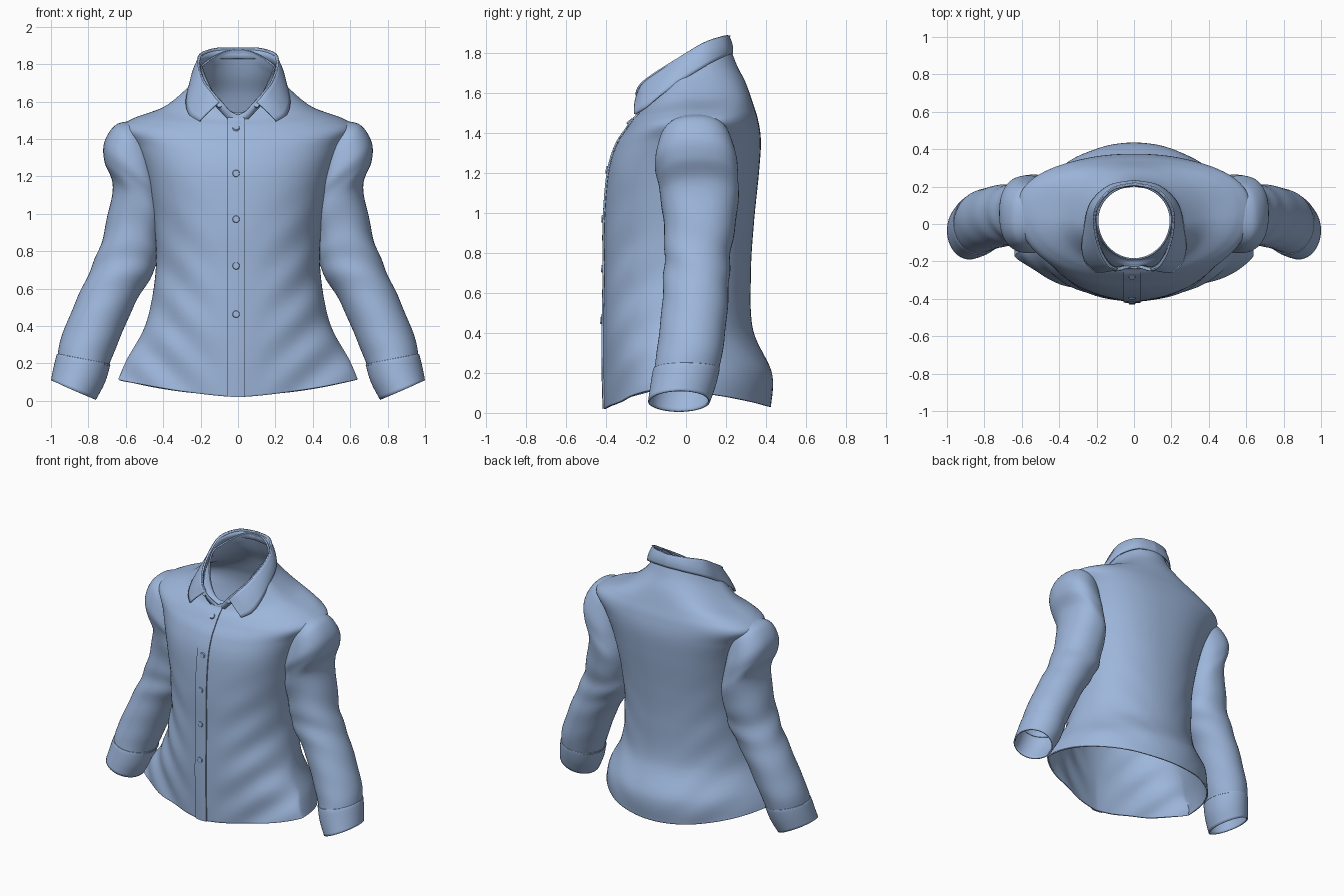
import bpy, bmesh, math
from mathutils import Vector, Euler

cube = bpy.data.objects.get("Cube")
if cube:
    bpy.data.objects.remove(cube)

blue = bpy.data.materials.new("shirt_blue")
blue.use_nodes = True
colour = (0.34, 0.47, 0.71, 1)
blue.diffuse_color = colour
shader = blue.node_tree.nodes["Principled BSDF"]
shader.inputs["Base Color"].default_value = colour
shader.inputs["Roughness"].default_value = 0.8


def spline(keys, steps):
    """Smooth interpolation through rows of numbers."""
    rows = []
    last = len(keys) - 1
    for i in range(last):
        p0, p1, p2, p3 = (keys[min(max(i + k, 0), last)] for k in (-1, 0, 1, 2))
        for s in range(steps):
            t = s / steps
            rows.append([b + 0.5 * t * (c - a + t * (2 * a - 5 * b + 4 * c - d
                         + t * (3 * (b - c) + d - a)))
                         for a, b, c, d in zip(p0, p1, p2, p3)])
    rows.append(list(keys[-1]))
    return rows


def sheet(name, rows, closed=False, thickness=0.01, mirror=False):
    """Skin a grid of points and give it cloth thickness."""
    bm = bmesh.new()
    grid = [[bm.verts.new(p) for p in row] for row in rows]
    for lower, upper in zip(grid, grid[1:]):
        n = len(lower)
        for i in range(n if closed else n - 1):
            j = (i + 1) % n
            bm.faces.new((lower[i], lower[j], upper[j], upper[i]))
    mesh = bpy.data.meshes.new(name)
    bmesh.ops.recalc_face_normals(bm, faces=bm.faces)
    bm.to_mesh(mesh)
    bm.free()
    obj = bpy.data.objects.new(name, mesh)
    bpy.context.collection.objects.link(obj)
    mesh.materials.append(blue)
    if mirror:
        mod = obj.modifiers.new("mirror", "MIRROR")
        mod.use_clip = True
    if thickness:
        mod = obj.modifiers.new("cloth", "SOLIDIFY")
        mod.thickness = thickness
        mod.offset = -1
    parts.append(obj)


parts = []

# Torso: half width, side y, front y, back y, front z, side z, back z,
# front roundness, back roundness
torso_keys = [
    (.64, -.17, -.41, .425, .02, .115, .03, 1.4, 2),
    (.595, -.14, -.415, .43, .2, .22, .2, 1.5, 2),
    (.49, -.08, -.415, .335, .42, .42, .42, 1.9, 2),
    (.44, -.02, -.41, .325, .7, .7, .7, 2.1, 2.1),
    (.45, 0, -.41, .34, .95, .95, .95, 2.2, 2.2),
    (.495, .03, -.39, .365, 1.2, 1.2, 1.2, 2.4, 2.3),
    (.56, .06, -.35, .375, 1.34, 1.36, 1.36, 2.3, 2.3),
    (.625, .08, -.3, .36, 1.42, 1.455, 1.47, 2.2, 2.3),
    (.56, .07, -.265, .335, 1.47, 1.51, 1.55, 2.1, 2.3),
    (.4, .04, -.235, .3, 1.5, 1.57, 1.65, 2.1, 2.1),
    (.285, .01, -.22, .255, 1.52, 1.66, 1.74, 2, 2),
    (.22, .02, -.2, .225, 1.53, 1.74, 1.82, 2, 2),
    (.2, .02, -.19, .21, 1.54, 1.79, 1.88, 2, 2),
]
torso_rings = spline(torso_keys, 12)


def torso_point(ring, x, depth, front):
    a, ys, yf, yb, zf, zs, zb, nf, nb = ring
    y_end, z_end = (yf, zf) if front else (yb, zb)
    power = 1.3 if front and zs < 1 else 2
    return Vector((x, ys + (y_end - ys) * depth, zs + (z_end - zs) * depth ** power))


def draped(p, front):
    """Diagonal pull folds toward the sides, fading above the chest."""
    fade = max(0, min(1, (1.15 - p.z) * 2)) * min(1, max(0, abs(p.x) - .08) * 4)
    size = .009 if front else .003
    p.y += size * fade * math.sin(24 * (p.z - .9 * abs(p.x)) + 2 * p.x)
    return p


rows = []
SEG = 96
for ring in torso_rings:
    row = []
    for i in range(SEG):
        t = math.tau * i / SEG
        c, s = math.cos(t), math.sin(t)
        n = ring[7] if s < 0 else ring[8]
        x = ring[0] * math.copysign(abs(c) ** (2 / n), c)
        row.append(draped(torso_point(ring, x, abs(s) ** (2 / n), s < 0), s < 0))
    rows.append(row)
sheet("torso", rows, closed=True)


def front_point(ring, x, lift):
    n = ring[7]
    depth = (1 - (abs(x) / ring[0]) ** n) ** (1 / n)
    p = torso_point(ring, x, depth, True)
    p.y -= lift
    return p


# Button placket
placket_rings = [r for r in torso_rings if r[4] < 1.525]
sheet("placket", [[front_point(r, x, lift) for x, lift in
                   ((-.056, 0), (-.055, .008), (-.03, .008), (-.01, .008),
                    (.015, .008), (.034, .008), (.035, 0))]
                  for r in placket_rings], thickness=0)


def button(name, location, radius, tilt):
    bm = bmesh.new()
    bmesh.ops.create_cone(bm, cap_ends=True, segments=20, radius1=radius,
                          radius2=radius * .85, depth=.009)
    mesh = bpy.data.meshes.new(name)
    bm.to_mesh(mesh)
    bm.free()
    mesh.materials.append(blue)
    obj = bpy.data.objects.new(name, mesh)
    obj.location = location
    obj.rotation_euler = Euler((math.pi / 2 - tilt, 0, 0))
    bpy.context.collection.objects.link(obj)
    parts.append(obj)


for k, z in enumerate((.47, .73, .98, 1.22, 1.46)):
    ring = min(torso_rings, key=lambda r: abs(r[4] - z))
    p = front_point(ring, -.01, .01)
    button(f"front_button_{k + 1}", (p.x, p.y, p.z), .02, .8 if z > 1.4 else .05)

# Sleeves: outer x z, inner x z, front y, back y
sleeve_keys = [
    (.57, 1.497, .45, 1.3, -.09, .2),
    (.655, 1.475, .43, 1.2, -.135, .23),
    (.715, 1.38, .41, 1.12, -.155, .255),
    (.715, 1.28, .4, 1.05, -.14, .262),
    (.67, 1.16, .4, .96, -.125, .262),
    (.695, 1.0, .415, .85, -.11, .245),
    (.75, .79, .435, .72, -.11, .22),
    (.855, .56, .55, .52, -.12, .21),
    (.945, .34, .65, .29, -.145, .185),
    (.965, .24, .69, .19, -.16, .165),
]
cuff_keys = [
    (.962, .25, .688, .195, -.155, .16),
    (.97, .245, .684, .19, -.165, .168),
    (.986, .18, .71, .1, -.178, .15),
    (1.0, .11, .76, .005, -.19, .12),
]


def tube(name, keys, side, steps, fold):
    rows = []
    for xo, zo, xi, zi, yf, yb in spline(keys, steps):
        mid = Vector(((xo + xi) / 2, (yf + yb) / 2, (zo + zi) / 2))
        across = Vector(((xo - xi) / 2, 0, (zo - zi) / 2))
        elbow = math.exp(-((mid.z - .74) / .12) ** 2)
        square = 2 / (2 + .4 * min(1, max(0, mid.z - .6) * 2))
        row = []
        for i in range(48):
            t = math.tau * i / 48
            c, s = math.cos(t), math.sin(t)
            wave = math.sin(34 * mid.z + 2.5 * s + 2 * c)
            r = 1 + fold * (.006 + .025 * elbow) * wave
            u, v = (math.copysign(abs(k) ** square, k) for k in (c, s))
            p = mid + r * (across * u + Vector((0, (yb - yf) / 2 * v, 0)))
            row.append((p.x * side, p.y, p.z))
        rows.append(row)
    sheet(name, rows, closed=True)


for side, label in ((1, "left"), (-1, "right")):
    tube(label + "_sleeve", sleeve_keys, side, 8, 1)
    tube(label + "_cuff", cuff_keys, side, 4, 0)

# Folded collar: fold line x y z, then outer edge x y z, from back to front
collar_keys = [
    (0, .215, 1.89, 0, .235, 1.8),
    (.12, .185, 1.887, .135, .208, 1.79),
    (.2, .09, 1.855, .235, .115, 1.745),
    (.208, -.02, 1.79, .267, -.005, 1.675),
    (.18, -.14, 1.715, .28, -.125, 1.595),
    (.135, -.22, 1.655, .262, -.205, 1.53),
    (.09, -.245, 1.605, .208, -.26, 1.497),
]
rows = []
for k in spline(collar_keys, 6):
    fold, edge = Vector(k[:3]), Vector(k[3:])
    out = Vector((edge.x, edge.y, 0)).normalized() * .008
    rows.append([fold.lerp(edge, v / 6) + out * math.sin(math.pi * v / 6)
                 for v in range(7)])
sheet("collar", rows, thickness=.01, mirror=True)

# Collar stand, closing the gap between neck and fold line down to the placket
stand_keys = [k[:3] for k in collar_keys] + [(.04, -.232, 1.55), (0, -.232, 1.53)]
sheet("collar_stand", [[Vector(k), Vector((k[0] * .97, k[1] * .93, k[2] - .06))]
                       for k in spline(stand_keys, 6)], thickness=.008, mirror=True)
for side, label in ((1, "left"), (-1, "right")):
    button(label + "_collar_button", (.1 * side, -.245, 1.58), .014, .4)

# Smooth shading with crisp hems
bpy.ops.object.select_all(action="DESELECT")
for obj in parts:
    obj.select_set(True)
bpy.context.view_layer.objects.active = parts[0]
bpy.ops.object.shade_smooth_by_angle(angle=math.radians(40))
